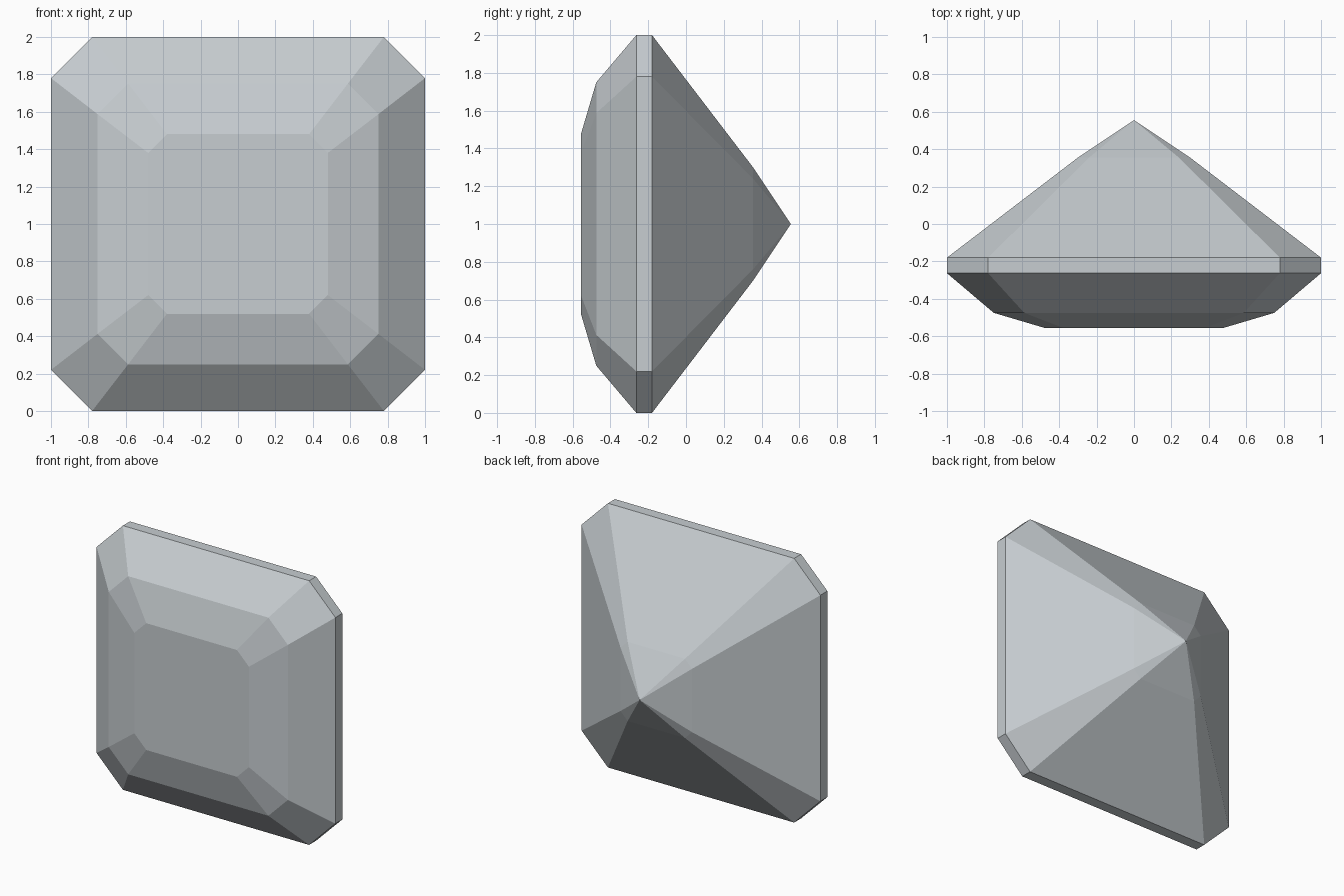
import bpy
import bmesh

cube = bpy.data.objects.get("Cube")
if cube:
    bpy.data.objects.remove(cube, do_unlink=True)

# Pale blue-grey gemstone colour
mat = bpy.data.materials.new("pale_blue_grey")
mat.use_nodes = True
colour = (0.57, 0.61, 0.635, 1.0)
mat.diffuse_color = colour
mat.node_tree.nodes["Principled BSDF"].inputs["Base Color"].default_value = colour

CENTRE_Z = 1.0


def cut_square(bm, y, half, short):
    """Ring of eight vertices: a square with its corners cut off."""
    outline = [(half, -short), (half, short), (short, half), (-short, half),
               (-half, short), (-half, -short), (-short, -half), (short, -half)]
    return [bm.verts.new((x, y, CENTRE_Z + z)) for x, z in outline]


# Depth, half width and half length of the straight side for each ring
profile = [
    (-0.555, 0.48, 0.38),    # table
    (-0.475, 0.75, 0.587),   # upper crown
    (-0.263, 1.0, 0.78),     # front of girdle
    (-0.18, 1.0, 0.78),      # back of girdle
    (0.355, 0.30, 0.24),     # lower pavilion
]

bm = bmesh.new()
rings = [cut_square(bm, *row) for row in profile]

# Flat table at the front
bm.faces.new(rings[0])

# Crown, girdle and pavilion facets
for front, back in zip(rings, rings[1:]):
    for i in range(8):
        j = (i + 1) % 8
        bm.faces.new((front[i], front[j], back[j], back[i]))

# Pointed back
tip = bm.verts.new((0, 0.555, CENTRE_Z))
for i in range(8):
    bm.faces.new((rings[-1][i], rings[-1][(i + 1) % 8], tip))

bmesh.ops.recalc_face_normals(bm, faces=bm.faces)
mesh = bpy.data.meshes.new("cut_gemstone")
bm.to_mesh(mesh)
bm.free()
mesh.materials.append(mat)
gem = bpy.data.objects.new("cut_gemstone", mesh)
bpy.context.collection.objects.link(gem)
